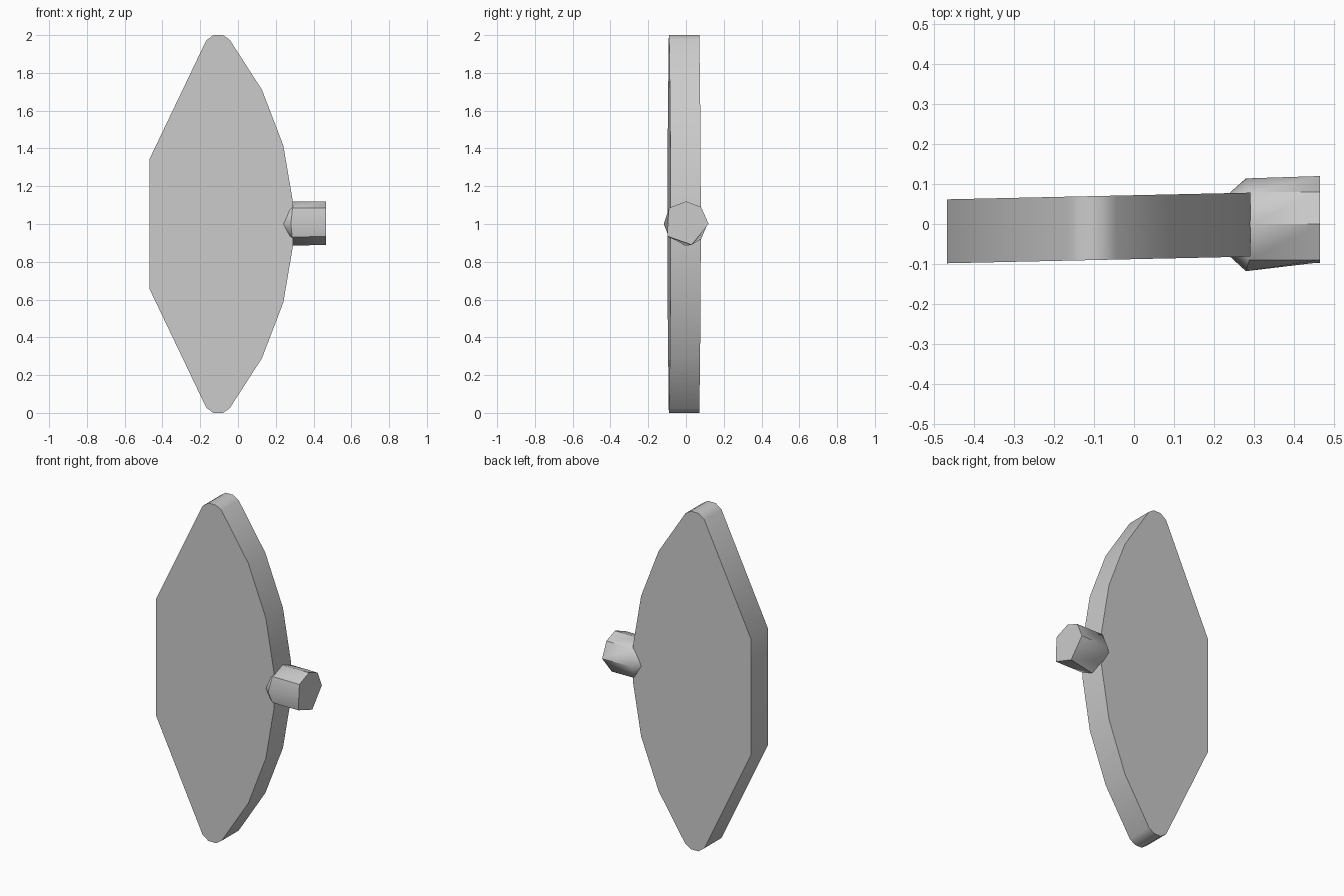
import bpy, math

if "Cube" in bpy.data.objects:
    bpy.data.objects.remove(bpy.data.objects["Cube"])


def make_object(name, verts, faces):
    mesh = bpy.data.meshes.new(name)
    mesh.from_pydata(verts, [], faces)
    mesh.update()
    obj = bpy.data.objects.new(name, mesh)
    bpy.context.collection.objects.link(obj)
    bpy.ops.object.select_all(action='DESELECT')
    obj.select_set(True)
    bpy.context.view_layer.objects.active = obj
    bpy.ops.object.mode_set(mode='EDIT')
    bpy.ops.mesh.select_all(action='SELECT')
    bpy.ops.mesh.normals_make_consistent(inside=False)
    bpy.ops.object.mode_set(mode='OBJECT')
    bpy.ops.object.shade_smooth_by_angle(angle=math.radians(40))
    return obj


def loft(name, rings):
    """Join equal-length rings of points and cap both ends."""
    n = len(rings[0])
    verts = [p for ring in rings for p in ring]
    faces = [tuple(range(n)), tuple(range(len(verts) - n, len(verts)))]
    for r in range(len(rings) - 1):
        for i in range(n):
            j = (i + 1) % n
            faces.append((r * n + i, r * n + j, (r + 1) * n + j, (r + 1) * n + i))
    return make_object(name, verts, faces)


# Plate: upper half outline mirrored about z = 1, slightly skewed in y
upper = [(-0.468, 1.345), (-0.168, 1.972), (-0.13, 2.0), (-0.08, 2.0),
         (-0.045, 1.977), (0.127, 1.71), (0.24, 1.415), (0.292, 1.11)]
outline = upper + [(x, 2 - z) for x, z in reversed(upper)]


def plate_side(offset):
    return [(x, offset - 0.008 + 0.022 * x, z) for x, z in outline]


loft("plate", [plate_side(-0.08), plate_side(0.08)])

# Stub: tapered root, eight-sided collar and a six-cornered end
collar = [(0.0, 0.12), (0.08, 0.09), (0.114, 0.0), (0.08, -0.08),
          (0.0, -0.115), (-0.09, -0.07), (-0.118, 0.0), (-0.09, 0.085)]
end = [(0.0, 0.12), (0.08, 0.09), (0.12, 0.0), (0.075, -0.055),
       (0.03, -0.11), (-0.098, -0.065), (-0.096, 0.01), (-0.09, 0.085)]
root_ring = [(0.235, y * 0.65, 1 + z * 0.6) for y, z in collar]
collar_ring = [(0.28 + 0.012 * abs(z) / 0.12, y, 1 + z) for y, z in collar]
end_ring = [(0.465, y, 1 + z) for y, z in end]
loft("stub", [root_ring, collar_ring, end_ring])
